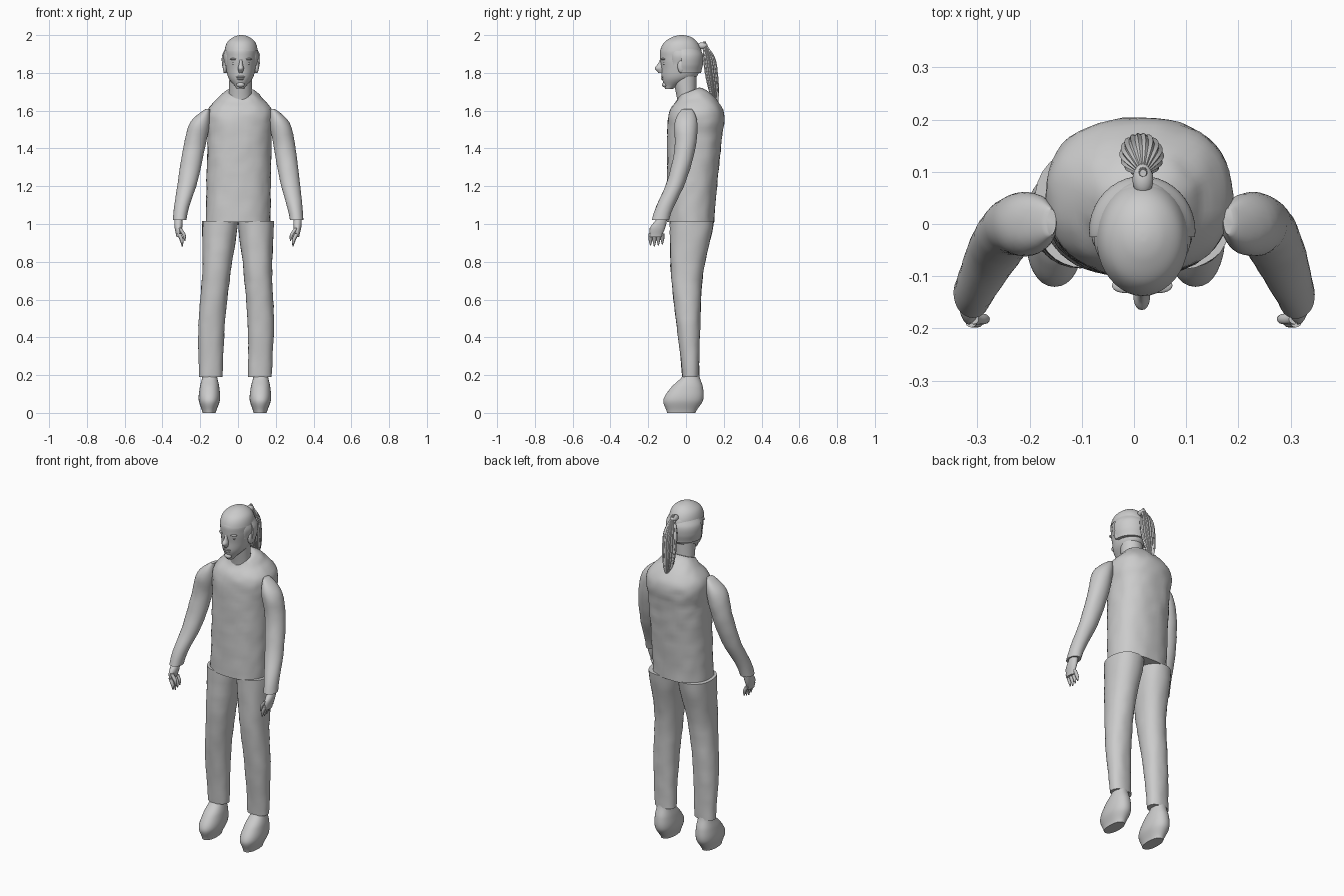
import bpy, bmesh, math
from mathutils import Vector, noise

LEAN = .018  # the figure drifts slightly sideways with height
SIDES = {"right": -1, "left": 1}

default = bpy.data.objects.get("Cube")
if default:
    bpy.data.objects.remove(default, do_unlink=True)

grey = bpy.data.materials.new("plain grey")
grey.use_nodes = True
colour = (.6, .6, .6, 1)
grey.diffuse_color = colour
grey.node_tree.nodes["Principled BSDF"].inputs["Base Color"].default_value = colour


def finish(name, bm):
    """Turn the bmesh into a smooth shaded object."""
    bmesh.ops.recalc_face_normals(bm, faces=bm.faces)
    mesh = bpy.data.meshes.new(name)
    bm.to_mesh(mesh)
    bm.free()
    mesh.materials.append(grey)
    part = bpy.data.objects.new(name, mesh)
    bpy.context.collection.objects.link(part)
    bpy.ops.object.select_all(action='DESELECT')
    part.select_set(True)
    bpy.context.view_layer.objects.active = part
    bpy.ops.object.shade_smooth_by_angle(angle=math.radians(45))


def sample(values, t):
    """Read a constant, or a smooth curve through evenly spaced values."""
    if not isinstance(values, list):
        return values
    last = len(values) - 1
    place = t * last
    index = min(int(place), last - 1)
    u = place - index
    before, start = values[max(index - 1, 0)], values[index]
    end, after = values[index + 1], values[min(index + 2, last)]
    leave, arrive = (end - before) / 2, (after - start) / 2
    rise = end - start
    return start + u * (leave + u * (3 * rise - 2 * leave - arrive + u * (leave + arrive - 2 * rise)))


def loft(name, bottom, top, width, front, back, x=0, ease=1, tilt=0,
         sides=32, rings=24, wrinkle=0, ridge=0, cut=-1, square=1):
    """Stack level ovals whose half width, front and back follow curves over the height."""
    bm = bmesh.new()
    loops = []
    for ring in range(rings + 1):
        t = ring / rings
        z = bottom + (top - bottom) * (1 - (1 - t) ** ease)
        y_front, y_back = sample(front, t), sample(back, t)
        middle = Vector((sample(x, t) + LEAN * (z - 1), (y_front + y_back) / 2, z))
        loop = []
        for k in range(sides):
            angle = math.tau * k / sides
            out = Vector((math.cos(angle), math.sin(angle), 0))
            across, along = (math.copysign(abs(c) ** square, c) * (1 - ridge * (k % 2)) for c in out.xy)
            depth = along * (y_back - y_front) / 2
            point = middle + Vector((across * sample(width, t), depth, depth * sample(tilt, t)))
            point += out * wrinkle * (noise.noise(point * 18) + noise.noise(point * 35) / 2)
            point.y = max(point.y, cut)
            loop.append(bm.verts.new(point))
        loops.append(loop)
    for low, high in zip(loops, loops[1:]):
        for k in range(sides):
            bm.faces.new((low[k - 1], low[k], high[k], high[k - 1]))
    bm.faces.new(loops[0])
    bm.faces.new(loops[-1])
    finish(name, bm)


def ball(name, x, y, z, size):
    bm = bmesh.new()
    bmesh.ops.create_uvsphere(bm, u_segments=20, v_segments=12, radius=1)
    bmesh.ops.scale(bm, vec=size, verts=bm.verts)
    bmesh.ops.translate(bm, vec=(x + LEAN * (z - 1), y, z), verts=bm.verts)
    finish(name, bm)


# Shirt body, with a collar that dips at the front
loft("shirt", bottom=1.01, top=1.7, ease=2, sides=48, rings=40, wrinkle=.004, square=.85,
     width=[.17, .17, .17, .175, .11, .07],
     front=[-.1, -.1, -.1, -.09, -.05, -.04],
     back=[.15, .17, .19, .2, .13, .07],
     tilt=[0, 0, 0, 0, .2, .4])

for label, s in SIDES.items():
    def outward(values):
        return [s * value for value in values]

    # Sleeve, bent forward at the elbow
    loft(f"{label}_sleeve", bottom=1.02, top=1.61, ease=1.5, wrinkle=.002,
         x=outward([.31, .27, .24, .21, .17]),
         width=[.036, .052, .057, .053, .01],
         front=[-.18, -.1, -.06, -.06, -.02],
         back=[-.09, 0, .05, .06, .03])

    # Trouser leg and shoe
    loft(f"{label}_trouser_leg", bottom=.19, top=1.015, wrinkle=.003, square=.9,
         x=outward([.13, .13, .11, .095]),
         width=[.063, .07, .075, .095],
         front=[-.02, -.05, -.08, -.085],
         back=[.07, .075, .09, .147])
    loft(f"{label}_shoe", bottom=0, top=.2, square=.9, x=s * .135,
         width=[.035, .056, .052, .038],
         front=[-.1, -.12, -.08, -.015],
         back=[.05, .09, .09, .07])

    # Hand with fingers curling inward
    wrist = .315
    loft(f"{label}_palm", bottom=.93, top=1.03, sides=20, x=s * wrist,
         width=[.01, .02, .022],
         front=[-.19, -.19, -.155],
         back=[-.13, -.11, -.1])

    def finger(name, bottom, top, y, curl):
        loft(f"{label}_{name}", bottom, top, sides=12, rings=10,
             x=outward([wrist - curl, wrist - curl * .8, wrist - curl * .2]),
             width=[.003, .01, .011],
             front=[y - .003, y - .01, y - .01],
             back=[y + .003, y + .01, y + .01])

    for f in range(4):
        finger(f"finger_{f}", .88 + .006 * abs(f - 1), .95, f * .021 - .188, curl=.022)
    finger("thumb", .91, .98, -.182, curl=.036)

    # Paired facial features
    ball(f"{label}_eye", s * .033, -.112, 1.85, (.015, .011, .008))
    ball(f"{label}_brow", s * .034, -.118, 1.873, (.024, .014, .006))
    ball(f"{label}_ear", s * .084, -.025, 1.835, (.012, .02, .036))

# Neck and head
loft("neck", bottom=1.64, top=1.79, width=.06, front=[-.045, -.07], back=.055)
loft("head", bottom=1.715, top=1.99, sides=40,
     width=[.02, .063, .078, .083, .079, .03],
     front=[-.11, -.127, -.13, -.137, -.13, -.06],
     back=[-.07, .045, .075, .083, .075, .02])

# Nose, mouth and chin
loft("nose", bottom=1.8, top=1.87, sides=16, back=-.115,
     width=[.01, .016, .01, .008],
     front=[-.147, -.165, -.15, -.138])
ball("upper_lip", 0, -.123, 1.779, (.024, .01, .005))
ball("lower_lip", 0, -.12, 1.768, (.02, .012, .006))
ball("chin", 0, -.112, 1.737, (.022, .016, .014))

# Hair: crown cap, temples, band around the back, tie and strand-ridged tail
loft("hair_crown", bottom=1.915, top=2, ease=2, sides=40,
     width=[.088, .074, .04, .004],
     front=[-.137, -.115, -.07, -.03],
     back=[.08, .06, .025, -.02])
loft("hair_temples", bottom=1.84, top=1.94, cut=-.08, sides=40,
     width=[.086, .093, .082], front=-.11, back=.06)
loft("hair_band", bottom=1.8, top=1.94, cut=-.025, sides=40,
     width=[.09, .1, .1, .08], front=-.12, back=[.08, .09, .09, .07])
ball("hair_tie", 0, .085, 1.943, (.02, .03, .018))
loft("ponytail", bottom=1.62, top=1.965, sides=36, rings=30, ridge=.12,
     width=[.006, .033, .042, .038, .007],
     front=[.15, .12, .1, .09, .09],
     back=[.17, .175, .17, .155, .105])
